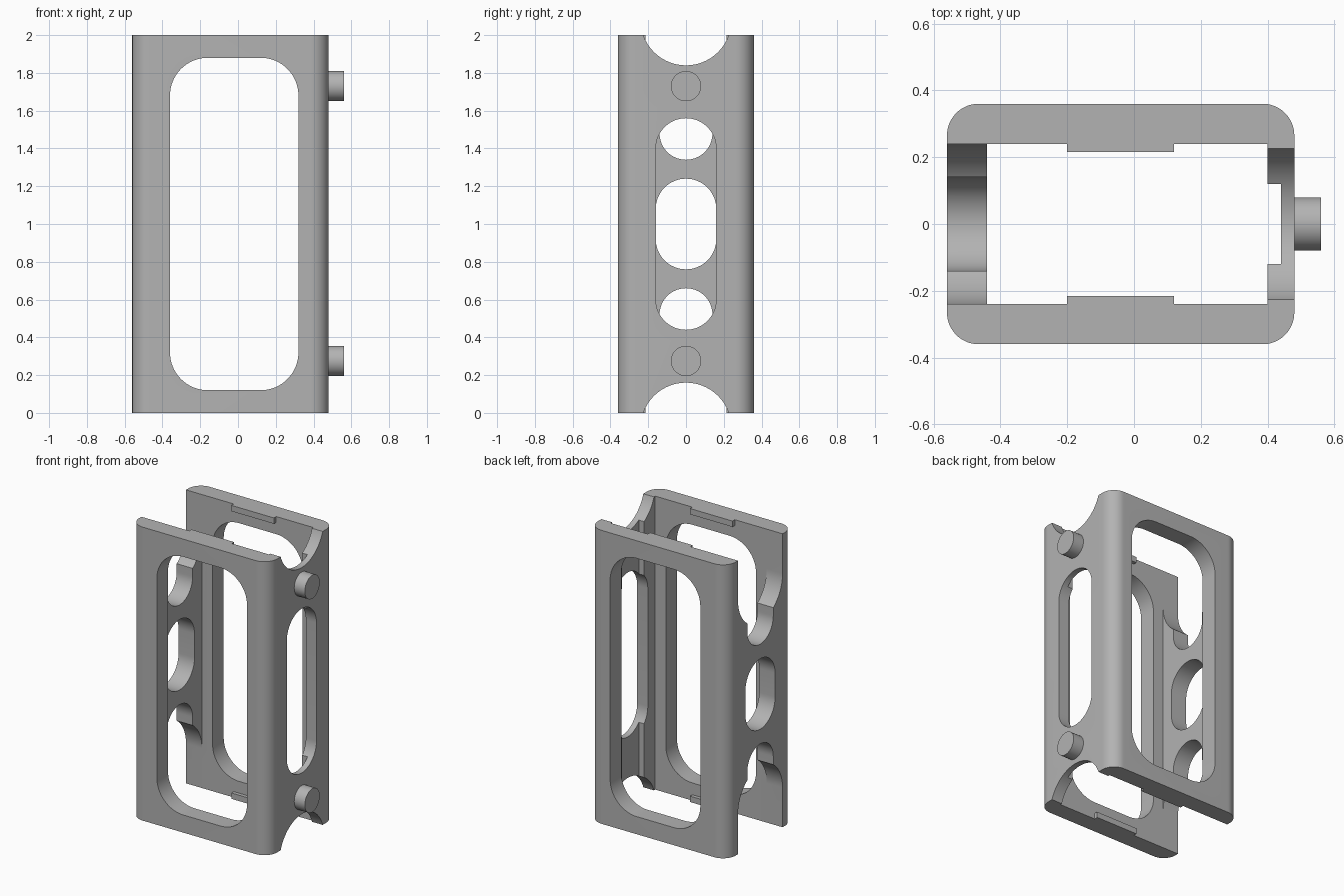
import bpy, bmesh, math
from mathutils import Matrix

cube = bpy.data.objects.get("Cube")
if cube:
    bpy.data.objects.remove(cube, do_unlink=True)

grey = bpy.data.materials.new("satin grey")
grey.use_nodes = True
colour = (0.45, 0.45, 0.45, 1)
grey.diffuse_color = colour
grey.node_tree.nodes["Principled BSDF"].inputs["Base Color"].default_value = colour


def rounded(u0, u1, v0, v1, r, steps=16):
    """Outline of a rounded rectangle; r = 0 gives square corners."""
    if r == 0:
        return [(u0, v0), (u1, v0), (u1, v1), (u0, v1)]
    pts = []
    corners = [(u1 - r, v1 - r), (u0 + r, v1 - r), (u0 + r, v0 + r), (u1 - r, v0 + r)]
    for q, (cu, cv) in enumerate(corners):
        for i in range(steps + 1):
            a = math.pi / 2 * (q + i / steps)
            p = (cu + r * math.cos(a), cv + r * math.sin(a))
            if not pts or math.dist(p, pts[-1]) > 1e-5:
                pts.append(p)
    if math.dist(pts[0], pts[-1]) < 1e-5:
        pts.pop()
    return pts


def prism(name, outline, axis, lo, hi):
    """Extrude an outline along an axis: x uses (y, z), y uses (x, z), z uses (x, y)."""
    place = {"x": lambda u, v: (lo, u, v),
             "y": lambda u, v: (u, lo, v),
             "z": lambda u, v: (u, v, lo)}[axis]
    move = {"x": (hi - lo, 0, 0), "y": (0, hi - lo, 0), "z": (0, 0, hi - lo)}[axis]
    bm = bmesh.new()
    face = bm.faces.new([bm.verts.new(place(u, v)) for u, v in outline])
    ext = bmesh.ops.extrude_face_region(bm, geom=[face])
    bmesh.ops.translate(bm, vec=move,
                        verts=[e for e in ext["geom"] if isinstance(e, bmesh.types.BMVert)])
    bmesh.ops.recalc_face_normals(bm, faces=bm.faces)
    mesh = bpy.data.meshes.new(name)
    bm.to_mesh(mesh)
    bm.free()
    mesh.materials.append(grey)
    obj = bpy.data.objects.new(name, mesh)
    bpy.context.collection.objects.link(obj)
    return obj


def cut(target, outline, axis, lo, hi):
    """Subtract a prism from the target and discard the cutter."""
    cutter = prism("cutter", outline, axis, lo, hi)
    cutter.hide_render = True
    mod = target.modifiers.new("cut", "BOOLEAN")
    mod.operation, mod.solver, mod.object = "DIFFERENCE", "EXACT", cutter
    bpy.context.view_layer.update()
    result = bpy.data.meshes.new_from_object(
        target.evaluated_get(bpy.context.evaluated_depsgraph_get()))
    target.modifiers.clear()
    target.data = result
    bpy.data.objects.remove(cutter, do_unlink=True)


# Tubular frame with rounded outer corners and a square bore
frame = prism("frame", rounded(-0.56, 0.48, -0.36, 0.36, 0.095), "z", 0, 2)
cut(frame, rounded(-0.44, 0.40, -0.24, 0.24, 0), "z", -0.1, 2.1)

# Large windows through the front and back walls
cut(frame, rounded(-0.36, 0.32, 0.12, 1.88, 0.2), "y", -0.5, 0.5)

# Pin-side wall: inner groove, long slot and end notches
cut(frame, rounded(-0.12, 0.12, -0.1, 2.1, 0), "x", 0.3, 0.44)
cut(frame, rounded(-0.16, 0.16, 0.44, 1.56, 0.16), "x", 0.3, 0.6)
for z in (-0.08, 2.08):
    cut(frame, rounded(-0.24, 0.24, z - 0.24, z + 0.24, 0.24, 24), "x", 0.3, 0.6)

# Opposite wall: middle hole, then stepped openings at both ends
cut(frame, rounded(-0.16, 0.16, 0.76, 1.24, 0.16), "x", -0.7, -0.4)
for wide, narrow in (((1.49, 2.5), (1.34, 1.9)), ((-0.5, 0.51), (0.1, 0.66))):
    cut(frame, rounded(-0.24, 0.24, *wide, 0.24, 24), "x", -0.7, -0.4)
    cut(frame, rounded(-0.14, 0.14, *narrow, 0.14), "x", -0.7, -0.4)

# Small ledges inside the rims of the front and back walls
for side, y0, y1 in (("front", -0.24, -0.215), ("back", 0.215, 0.24)):
    for end, z0 in (("lower", 0), ("upper", 1.96)):
        prism(f"{side}_{end}_ledge", rounded(-0.2, 0.12, y0, y1, 0), "z", z0, z0 + 0.04)

# Round pins on the outside of the slotted wall
pins = [prism(f"{end}_pin", rounded(-0.08, 0.08, z - 0.08, z + 0.08, 0.08, 12), "x", 0.46, 0.56)
        for end, z in (("lower", 0.275), ("upper", 1.73))]

# Smooth the curved faces while keeping hard edges
bpy.ops.object.select_all(action="DESELECT")
for obj in [frame] + pins:
    obj.select_set(True)
bpy.context.view_layer.objects.active = frame
bpy.ops.object.shade_smooth_by_angle(angle=math.radians(30))
